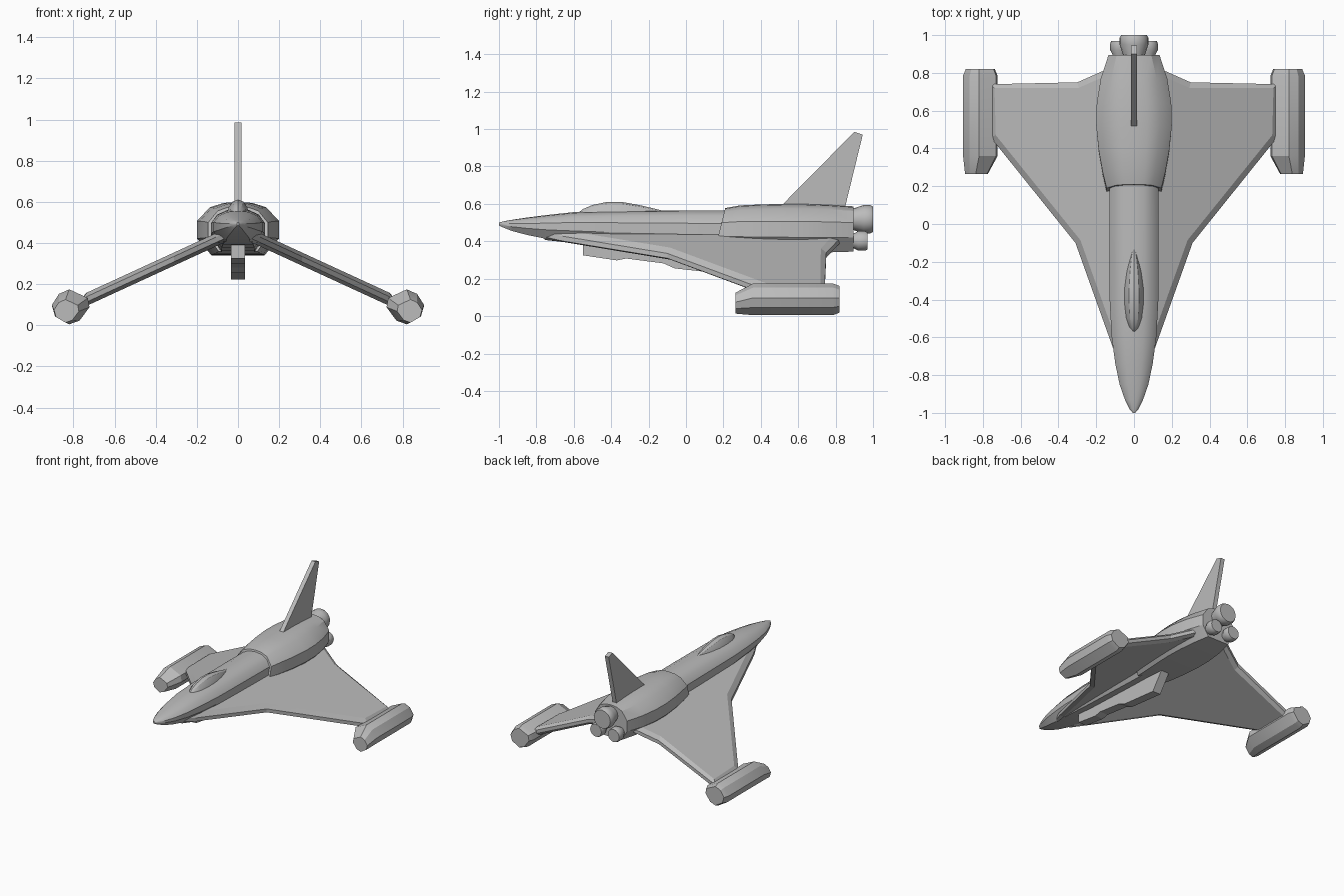
import bpy, bmesh, math

if "Cube" in bpy.data.objects:
    bpy.data.objects.remove(bpy.data.objects["Cube"])

hull = bpy.data.materials.new("hull_grey")
hull.use_nodes = True
hull.diffuse_color = (0.5, 0.5, 0.5, 1)
hull.node_tree.nodes["Principled BSDF"].inputs["Base Color"].default_value = (0.5, 0.5, 0.5, 1)


def finish(name, bm, angle=30):
    bmesh.ops.recalc_face_normals(bm, faces=bm.faces)
    mesh = bpy.data.meshes.new(name)
    bm.to_mesh(mesh)
    bm.free()
    mesh.materials.append(hull)
    obj = bpy.data.objects.new(name, mesh)
    bpy.context.collection.objects.link(obj)
    bpy.ops.object.select_all(action="DESELECT")
    bpy.context.view_layer.objects.active = obj
    obj.select_set(True)
    bpy.ops.object.shade_smooth_by_angle(angle=math.radians(angle))
    return obj


def skin(name, rings, angle=30):
    """Join rings of points into a closed body."""
    bm = bmesh.new()
    rows = [[bm.verts.new(p) for p in ring] for ring in rings]
    n = len(rows[0])
    for a, b in zip(rows, rows[1:]):
        for i in range(n):
            j = (i + 1) % n
            bm.faces.new((a[i], a[j], b[j], b[i]))
    bm.faces.new(rows[0])
    bm.faces.new(rows[-1])
    return finish(name, bm, angle)


def hull_rings(half, stations):
    """Mirror a half section (x, t) and scale it to (y, width, bottom, top, slant)."""
    section = half + [(-x, t) for x, t in reversed(half) if x > 0]
    return [[(x * w, y + s * t, lo + (hi - lo) * t) for x, t in section]
            for y, w, lo, hi, s in stations]


def plate(name, outline, thick, inset=0, depth=0, place=lambda u, v, w: (u, v, w)):
    """Flat plate from an outline, with optional chamfered rims."""
    bm = bmesh.new()
    low = [bm.verts.new((u, v, -thick / 2)) for u, v in outline]
    high = [bm.verts.new((u, v, thick / 2)) for u, v in outline]
    caps = [bm.faces.new(low), bm.faces.new(high)]
    for i in range(len(low)):
        j = (i + 1) % len(low)
        bm.faces.new((low[i], low[j], high[j], high[i]))
    bmesh.ops.recalc_face_normals(bm, faces=bm.faces)
    if inset:
        bmesh.ops.inset_individual(bm, faces=caps, thickness=inset, depth=depth)
    for v in bm.verts:
        v.co = place(*v.co)
    return finish(name, bm, 10)


# Slim fuselage with pointed nose
skin("fuselage", hull_rings(
    [(0, 1), (0.42, 0.97), (0.78, 0.86), (1, 0.66), (1, 0.38), (0.62, 0)],
    [(-1.0, 0.006, 0.485, 0.5, 0), (-0.98, 0.024, 0.475, 0.506, 0),
     (-0.93, 0.048, 0.455, 0.515, 0), (-0.85, 0.076, 0.434, 0.527, 0),
     (-0.74, 0.099, 0.412, 0.541, 0), (-0.6, 0.118, 0.394, 0.556, 0),
     (-0.4, 0.129, 0.378, 0.562, 0), (0, 0.131, 0.362, 0.566, 0),
     (0.3, 0.131, 0.352, 0.566, 0)]))

# Swollen engine housing
skin("engine_housing", hull_rings(
    [(0, 1), (0.35, 0.98), (0.68, 0.9), (1, 0.64), (1, 0.31), (0.65, 0)],
    [(0.155, 0.145, 0.36, 0.578, 0.055), (0.25, 0.166, 0.35, 0.592, 0.04),
     (0.38, 0.187, 0.345, 0.597, 0.02), (0.52, 0.2, 0.342, 0.6, 0),
     (0.64, 0.197, 0.34, 0.6, 0), (0.77, 0.176, 0.341, 0.595, 0),
     (0.895, 0.135, 0.345, 0.587, 0)]))

# Teardrop canopy
skin("canopy", hull_rings(
    [(0, 1), (0.45, 0.9), (0.8, 0.6), (1, 0.2), (0.9, 0)],
    [(-0.575, 0.008, 0.52, 0.553, 0), (-0.55, 0.03, 0.52, 0.573, 0),
     (-0.5, 0.047, 0.52, 0.594, 0), (-0.42, 0.056, 0.52, 0.611, 0),
     (-0.34, 0.056, 0.52, 0.61, 0), (-0.25, 0.045, 0.52, 0.594, 0),
     (-0.17, 0.026, 0.52, 0.575, 0), (-0.11, 0.006, 0.52, 0.56, 0)]))

# Drooping delta wings and tip pods
wing = [(0.05, -0.78), (0.11, -0.66), (0.31, -0.1), (0.76, 0.46),
        (0.76, 0.74), (0.3, 0.75), (0.165, 0.81), (0.05, 0.86)]
pod = [(0.005, 0.087), (-0.085, 0.045), (-0.093, 0), (-0.045, -0.065),
       (0.005, -0.083), (0.075, -0.042), (0.09, 0.01), (0.055, 0.065)]
pod_stations = [(0.265, 0.66, 0.835, 0.068), (0.36, 1, 0.815, 0.088),
                (0.785, 1, 0.815, 0.088), (0.82, 0.84, 0.815, 0.088)]
for side, s in (("left", 1), ("right", -1)):
    plate(side + "_wing", wing, 0.026, 0.03, 0.019,
          lambda u, v, w: (s * u, v, 0.465 - 0.46 * u + w))
    skin(side + "_wing_pod",
         [[(s * (cx + k * x), y, cz + k * z) for x, z in pod]
          for y, k, cx, cz in pod_stations], 25)


def upright(u, v, w):
    return (w, u, v)


# Vertical tail and belly keel
plate("tail_fin", [(0.48, 0.56), (0.9, 0.985), (0.945, 0.97), (0.845, 0.56)],
      0.032, place=upright)
plate("belly_keel", [(-0.55, 0.39), (-0.55, 0.325), (-0.37, 0.298), (-0.32, 0.308),
                     (-0.12, 0.282), (-0.06, 0.255), (0.24, 0.222), (0.34, 0.36)],
      0.066, place=upright)


# Flared engine nozzles
def nozzle(name, x, z, r, end):
    profile = [(0.87, 0.72), (0.9, 0.78), (end - 0.05, 1), (end - 0.015, 1), (end, 0.9)]
    turn = [i * math.tau / 16 for i in range(16)]
    skin(name, [[(x + r * k * math.cos(a), y, z + r * k * math.sin(a)) for a in turn]
                for y, k in profile])


nozzle("upper_nozzle", 0, 0.518, 0.076, 1.0)
nozzle("lower_left_nozzle", 0.074, 0.402, 0.052, 0.97)
nozzle("lower_right_nozzle", -0.074, 0.402, 0.052, 0.97)
